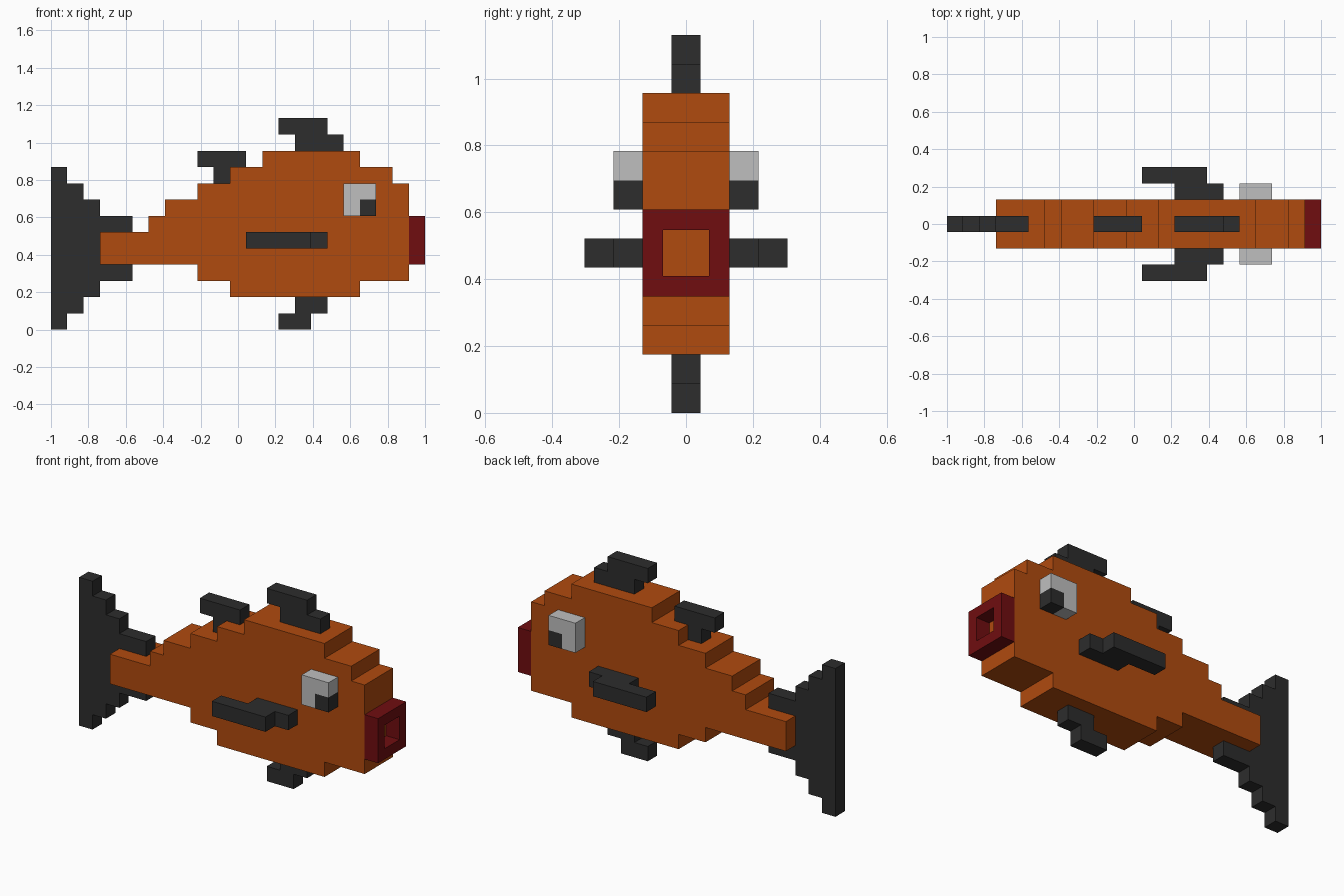
import bpy
import bmesh
from mathutils import Vector

cube = bpy.data.objects.get("Cube")
if cube:
    bpy.data.objects.remove(cube, do_unlink=True)

U = 2 / 23                      # edge length of one block
ORIGIN = Vector((-11.5, 0, 0))  # block grid starts at the tail end


def material(name, rgb):
    mat = bpy.data.materials.new(name)
    mat.use_nodes = True
    color = (*rgb, 1)
    mat.diffuse_color = color
    mat.node_tree.nodes["Principled BSDF"].inputs["Base Color"].default_value = color
    return mat


orange = material("orange", (0.434, 0.069, 0.0045))
dark_red = material("dark red", (0.162, 0.004, 0.005))
charcoal = material("charcoal", (0.026, 0.026, 0.026))
pale_grey = material("pale grey", (0.52, 0.52, 0.52))


def finish(name, bm, mat, mirrored=False):
    """Turn block coordinates into a finished object."""
    for v in bm.verts:
        v.co = (v.co + ORIGIN) * U
    mesh = bpy.data.meshes.new(name)
    bm.to_mesh(mesh)
    bm.free()
    mesh.materials.append(mat)
    obj = bpy.data.objects.new(name, mesh)
    bpy.context.collection.objects.link(obj)
    if mirrored:
        mod = obj.modifiers.new("both sides", 'MIRROR')
        mod.use_axis = (False, True, False)
        mod.use_mirror_merge = False


def stepped(name, steps, depth, mat, plane="xz", mirrored=False):
    """Extrude a stepped outline; each step is (start, end, low, high)."""
    lower, upper = [], []
    for start, end, low, high in steps:
        lower += [(start, low), (end, low)]
        upper += [(start, high), (end, high)]
    outline = []
    for p in lower + upper[::-1]:
        if not outline or outline[-1] != p:
            outline.append(p)
    near, far = depth
    place = {
        "xz": lambda p: (p[0], near, p[1]),   # steps run along the length
        "zx": lambda p: (p[1], near, p[0]),   # steps run upwards
        "yx": lambda p: (p[1], p[0], near),   # steps run outwards
    }[plane]
    push = Vector((0, 0, far - near) if plane == "yx" else (0, far - near, 0))
    bm = bmesh.new()
    face = bm.faces.new([bm.verts.new(place(p)) for p in outline])
    result = bmesh.ops.extrude_face_region(bm, geom=[face], use_keep_orig=True)
    moved = [g for g in result["geom"] if isinstance(g, bmesh.types.BMVert)]
    bmesh.ops.translate(bm, verts=moved, vec=push)
    bmesh.ops.dissolve_limit(bm, angle_limit=0.01, verts=bm.verts, edges=bm.edges)
    bmesh.ops.recalc_face_normals(bm, faces=bm.faces)
    finish(name, bm, mat, mirrored)


WIDE = (-1.5, 1.5)
THIN = (-0.5, 0.5)
BULGE = (1.5, 2.5)

# Body and tail
stepped("body", [(3, 6, 4, 6), (6, 7, 4, 7), (7, 9, 4, 8), (9, 11, 3, 9),
                 (11, 13, 2, 10), (13, 19, 2, 11), (19, 21, 3, 10),
                 (21, 22, 3, 9)], WIDE, orange)
stepped("tail_fin", [(0, 1, 0, 10), (1, 2, 1, 9), (2, 3, 2, 8), (3, 5, 3, 7)],
        THIN, charcoal)

# Fins along the back and belly
stepped("front_dorsal_fin", [(11, 12, 15, 18), (12, 13, 14, 17)], THIN, charcoal, "zx")
stepped("rear_dorsal_fin", [(9, 10, 10, 11), (10, 11, 9, 12)], THIN, charcoal, "zx")
stepped("belly_fin", [(0, 1, 14, 16), (1, 2, 15, 17)], THIN, charcoal, "zx")

# Paired side fins and eyes
stepped("side_fins", [(1.5, 2.5, 14, 17), (2.5, 3.5, 12, 16)], (5, 6),
        charcoal, "yx", True)
stepped("eyes", [(18, 19, 7, 9), (19, 20, 8, 9)], BULGE, pale_grey, mirrored=True)
stepped("pupils", [(19, 20, 7, 8)], BULGE, charcoal, mirrored=True)

# Mouth: a square ring, open through to the body
bm = bmesh.new()
bmesh.ops.create_cube(bm, size=1)
bmesh.ops.scale(bm, vec=(1, 3, 3), verts=bm.verts)
bmesh.ops.translate(bm, vec=(22.5, 0, 5.5), verts=bm.verts)
bm.normal_update()
lips = max(bm.faces, key=lambda f: f.calc_center_median().x)
back = min(bm.faces, key=lambda f: f.calc_center_median().x)
bmesh.ops.inset_region(bm, faces=[lips], thickness=1)
walls = bmesh.ops.extrude_face_region(bm, geom=[lips])
floor = [g for g in walls["geom"] if isinstance(g, bmesh.types.BMFace)]
bmesh.ops.translate(bm, vec=(-1, 0, 0), verts=floor[0].verts)
doomed = [f for f in {back, lips, *floor} if f.is_valid]
bmesh.ops.delete(bm, geom=doomed, context='FACES')
finish("mouth", bm, dark_red)
